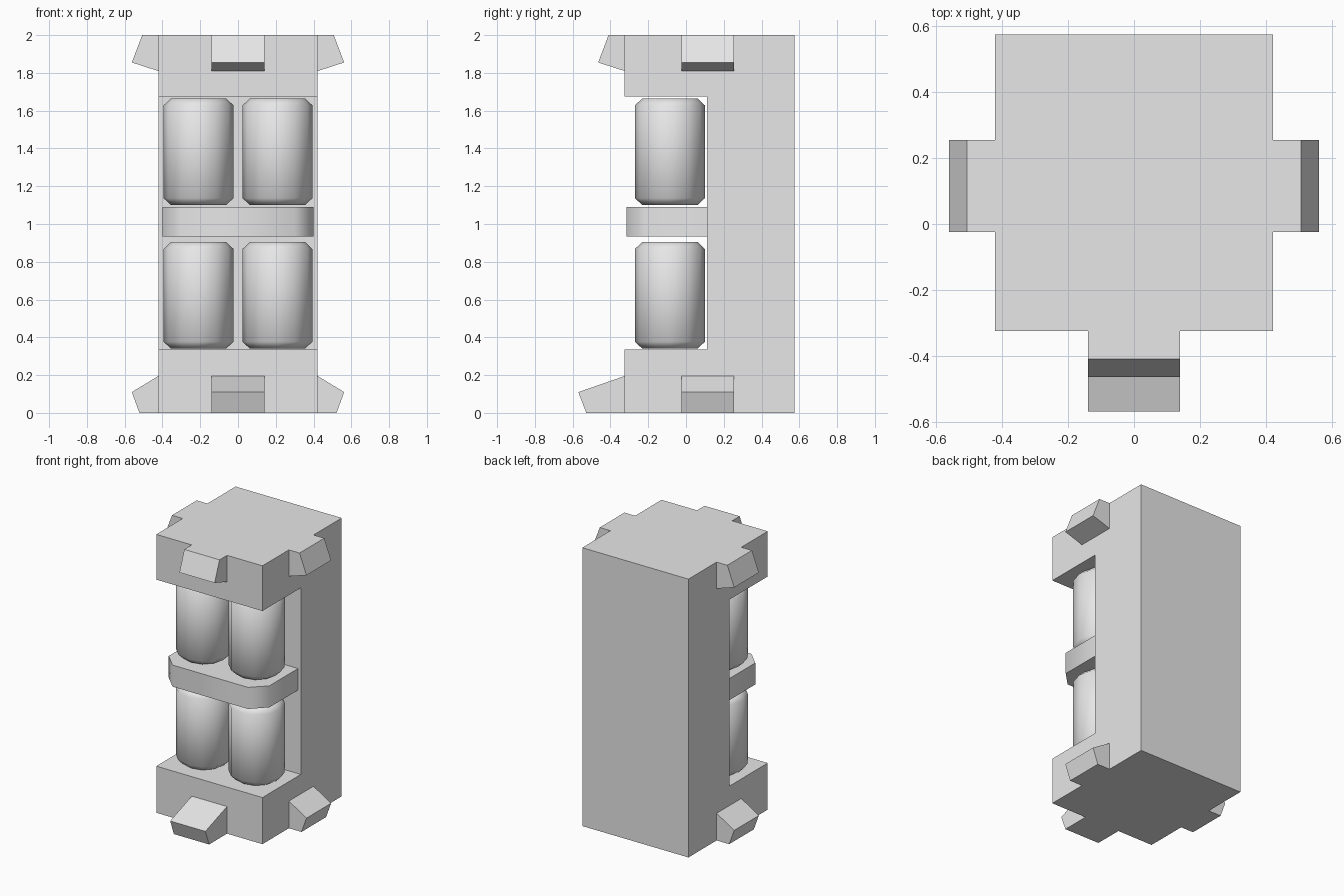
import bpy
import bmesh
from math import radians
from mathutils import Vector

cube = bpy.data.objects.get("Cube")
if cube:
    bpy.data.objects.remove(cube, do_unlink=True)

# Single material
grey = bpy.data.materials.new("light_grey")
grey.use_nodes = True
grey.diffuse_color = (0.8, 0.8, 0.8, 1)
grey.node_tree.nodes["Principled BSDF"].inputs["Base Color"].default_value = (0.8, 0.8, 0.8, 1)

HALF_W = 0.422
FRONT, BACK, RECESS = -0.325, 0.575, 0.11


def finish(name, bm, smooth_angle=None):
    bmesh.ops.recalc_face_normals(bm, faces=bm.faces)
    mesh = bpy.data.meshes.new(name)
    bm.to_mesh(mesh)
    bm.free()
    mesh.materials.append(grey)
    obj = bpy.data.objects.new(name, mesh)
    bpy.context.collection.objects.link(obj)
    if smooth_angle:
        bpy.ops.object.select_all(action='DESELECT')
        obj.select_set(True)
        bpy.context.view_layer.objects.active = obj
        bpy.ops.object.shade_smooth_by_angle(angle=radians(smooth_angle))
    return obj


def prism(name, points, sweep, smooth_angle=None):
    """Fill a closed outline and extrude it along a vector."""
    bm = bmesh.new()
    face = bm.faces.new([bm.verts.new(p) for p in points])
    new = bmesh.ops.extrude_face_region(bm, geom=[face])["geom"]
    verts = [v for v in new if isinstance(v, bmesh.types.BMVert)]
    bmesh.ops.translate(bm, verts=verts, vec=Vector(sweep))
    return finish(name, bm, smooth_angle)


# C-shaped housing with a deep back
side = [(FRONT, 0), (BACK, 0), (BACK, 2), (FRONT, 2),
        (FRONT, 1.675), (RECESS, 1.675), (RECESS, 0.335), (FRONT, 0.335)]
prism("housing", [(-HALF_W, y, z) for y, z in side], (2 * HALF_W, 0, 0))

# Middle band with chamfered front corners
band = [(-0.4, RECESS), (-0.4, -0.215), (-0.3, -0.315),
        (0.3, -0.315), (0.4, -0.215), (0.4, RECESS)]
prism("middle_band", [(x, y, 0.935) for x, y in band], (0, 0, 0.155), 50)


# Four chamfered canisters
def canister(name, x, bottom, top, radius=0.185, cut=0.037, sides=12):
    bm = bmesh.new()
    bmesh.ops.create_cone(bm, cap_ends=True, segments=sides, radius1=radius,
                          radius2=radius, depth=top - bottom)
    rims = [e for e in bm.edges if abs(e.verts[0].co.z - e.verts[1].co.z) < 0.001]
    bmesh.ops.bevel(bm, geom=rims, offset=cut, segments=1, affect='EDGES')
    bmesh.ops.translate(bm, verts=bm.verts, vec=(x, -0.085, (bottom + top) / 2))
    finish(name, bm, 50)


for level, bottom in (("lower", 0.34), ("upper", 1.1)):
    for label, x in (("right", -0.209), ("left", 0.209)):
        canister(f"{level}_{label}_canister", x, bottom, bottom + 0.565)

# Wedge lugs: (outward distance, height) profiles
upper_lug = [(0, 2), (0.085, 2), (0.14, 1.855), (0, 1.81)]
lower_lug = [(0, 0), (0.1, 0), (0.14, 0.11), (0, 0.195)]
lower_front = [(0, 0), (0.203, 0), (0.245, 0.11), (0, 0.195)]

for level, profile in (("upper", upper_lug), ("lower", lower_lug)):
    for label, s in (("left", 1), ("right", -1)):
        prism(f"{level}_{label}_lug",
              [(s * (HALF_W + d), -0.025, z) for d, z in profile], (0, 0.28, 0))

for level, profile in (("upper", upper_lug), ("lower", lower_front)):
    prism(f"{level}_front_lug",
          [(-0.14, FRONT - d, z) for d, z in profile], (0.28, 0, 0))
